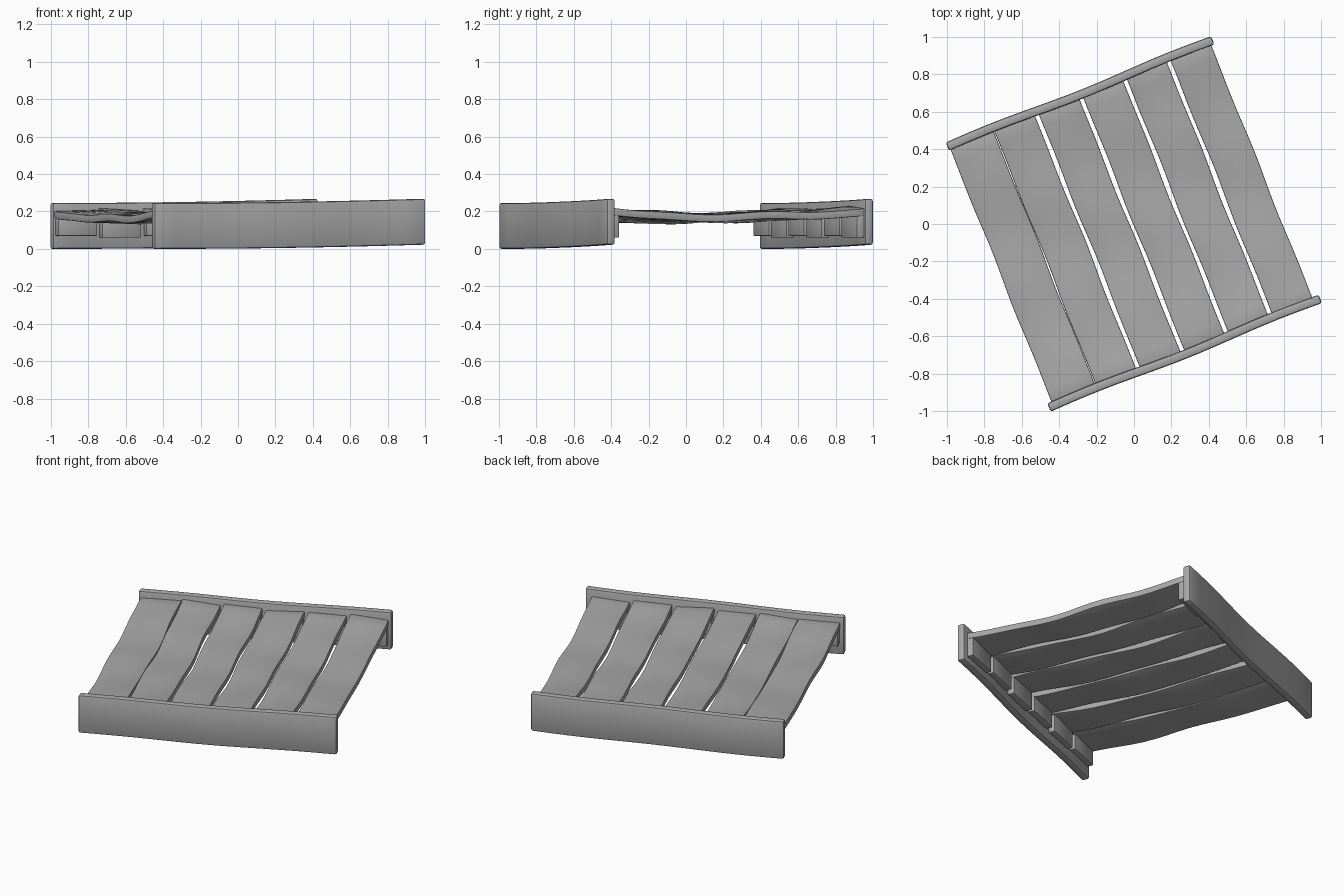
import bpy, bmesh, math
from mathutils import Matrix, Vector

cube = bpy.data.objects.get("Cube")
if cube:
    bpy.data.objects.remove(cube, do_unlink=True)

TURN = Matrix.Rotation(math.radians(21.8), 4, 'Z')

grey = bpy.data.materials.new("weathered grey")
grey.use_nodes = True
grey.diffuse_color = (0.4, 0.4, 0.4, 1)
grey.node_tree.nodes["Principled BSDF"].inputs["Base Color"].default_value = (0.4, 0.4, 0.4, 1)


def slab(name, lo, hi, cuts=0, axis=0, warp=None, bevel=0.006):
    """Box between two corners, sliced along one axis, bevelled and bent by warp."""
    lo, hi = Vector(lo), Vector(hi)
    bm = bmesh.new()
    bmesh.ops.create_cube(bm, size=1)
    for v in bm.verts:
        v.co = Vector([(lo[i] + hi[i]) / 2 + v.co[i] * (hi[i] - lo[i]) for i in range(3)])
    if bevel:
        bmesh.ops.bevel(bm, geom=bm.edges[:], offset=bevel, segments=2,
                        profile=0.5, affect='EDGES')
    normal = Vector([float(i == axis) for i in range(3)])
    for k in range(1, cuts + 1):
        point = lo.lerp(hi, k / (cuts + 1))
        bmesh.ops.bisect_plane(bm, geom=bm.verts[:] + bm.edges[:] + bm.faces[:],
                               plane_co=point, plane_no=normal)
    if warp:
        for v in bm.verts:
            v.co += warp(v.co)
    bm.transform(TURN)
    mesh = bpy.data.meshes.new(name)
    bm.to_mesh(mesh)
    bm.free()
    obj = bpy.data.objects.new(name, mesh)
    bpy.context.collection.objects.link(obj)
    mesh.materials.append(grey)
    bpy.ops.object.select_all(action='DESELECT')
    obj.select_set(True)
    bpy.context.view_layer.objects.active = obj
    bpy.ops.object.shade_smooth_by_angle(angle=math.radians(35))


def rail_warp(co):
    t = (co.x + 0.78) / 1.56
    return Vector((0, 0.006 * math.sin(t * math.tau * 1.5), 0.023 * t * t))


# Side rails
slab("front_rail", (-0.785, -0.765, 0), (0.775, -0.717, 0.245), 12, 0, rail_warp, 0.012)
slab("back_rail", (-0.772, 0.729, 0), (0.755, 0.777, 0.245), 12, 0, rail_warp, 0.012)

# Sagging planks with a support block under each end
pitch, width = 0.2535, 0.232
for i in range(6):
    x0 = -0.762 + i * pitch
    x1 = x0 + (0.25 if i == 0 else width)
    lift = 0.002 * i

    def plank_warp(co, i=i, mid=(x0 + x1) / 2):
        t = (co.y + 0.73) / 1.46
        sag = -0.03 * math.sin(math.pi * t) + 0.004 * math.sin(t * 17 + i * 2)
        twist = (co.x - mid) * 0.06 * math.sin(t * 9 + i * 1.7)
        sway = 0.004 * math.sin(t * 13 + i * 1.3)
        return Vector((sway * math.sin(math.pi * t), 0, sag + twist))

    slab(f"plank_{i + 1}", (x0, -0.73, 0.168 + lift), (x1, 0.74, 0.208 + lift),
         18, 1, plank_warp)
    drop = 0.01 * (i % 2)
    for end, y0, y1 in (("front", -0.72, -0.678), ("back", 0.69, 0.735)):
        slab(f"{end}_block_{i + 1}", (x0 + 0.005, y0, 0.07 - drop),
             (x0 + width - 0.003, y1, 0.172 + lift), bevel=0.003)
